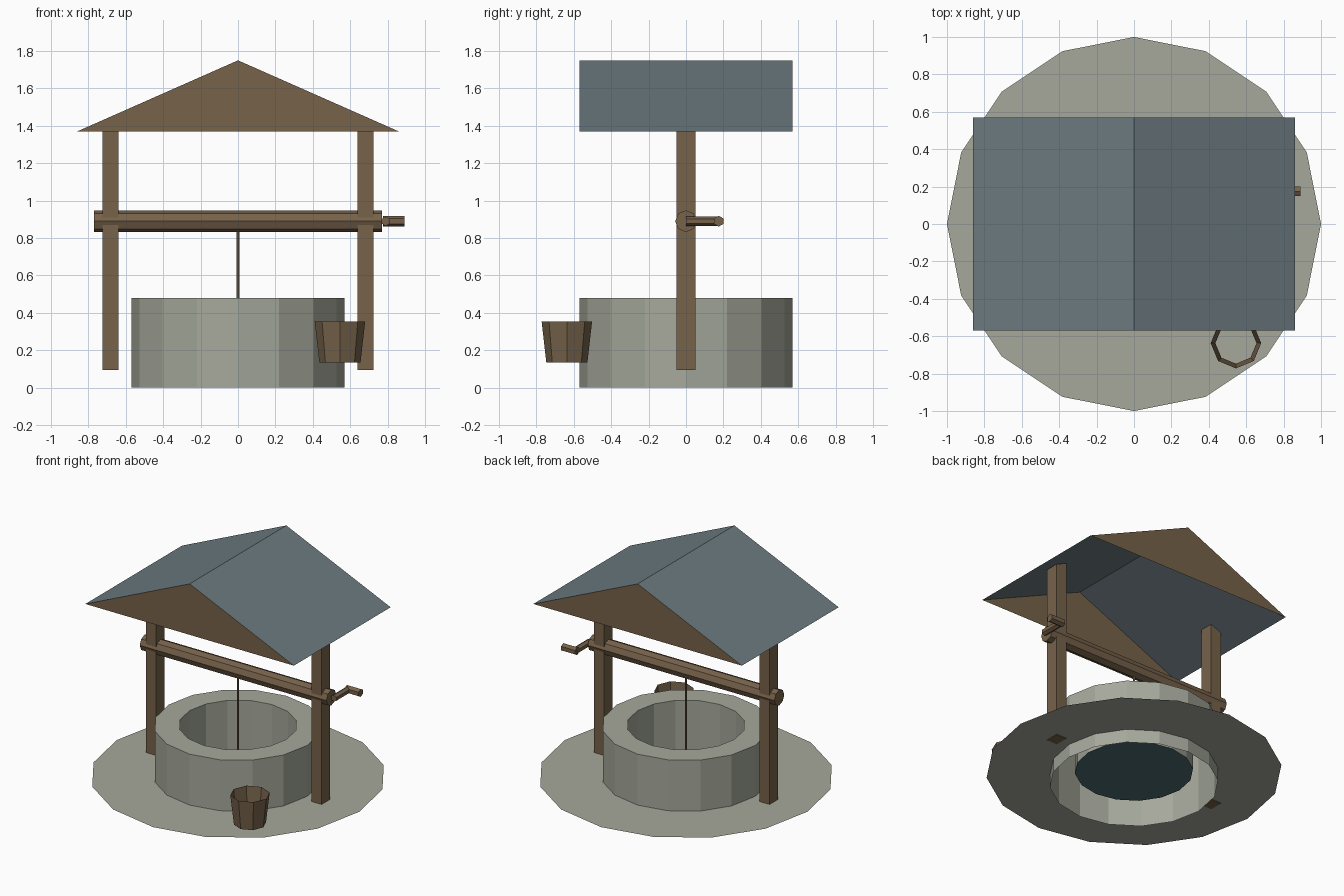
import bpy
import bmesh
from math import cos, sin, pi
from mathutils import Vector, Matrix

cube = bpy.data.objects.get("Cube")
if cube:
    bpy.data.objects.remove(cube)


def material(name, srgb):
    """Flat material from 0-255 sRGB values, stored as linear."""
    rgb = [((c / 255 + 0.055) / 1.055) ** 2.4 for c in srgb]
    mat = bpy.data.materials.new(name)
    mat.use_nodes = True
    mat.diffuse_color = (*rgb, 1)
    mat.node_tree.nodes["Principled BSDF"].inputs["Base Color"].default_value = (*rgb, 1)
    return mat


STONE = material("pale stone", (166, 169, 156))
WOOD = material("brown wood", (118, 98, 74))
SLATE = material("blue grey slate", (108, 122, 127))
WATER = material("dark water", (76, 108, 109))


def finish(name, bm, *mats):
    mesh = bpy.data.meshes.new(name)
    bm.to_mesh(mesh)
    bm.free()
    for mat in mats:
        mesh.materials.append(mat)
    obj = bpy.data.objects.new(name, mesh)
    bpy.context.collection.objects.link(obj)
    return obj


def lathe(name, profile, sides, mat, centre=(0, 0)):
    """Open shell swept around z from (radius, height) pairs."""
    bm = bmesh.new()
    rings = []
    for r, z in profile:
        rings.append([bm.verts.new((centre[0] + r * cos(2 * pi * i / sides),
                                    centre[1] + r * sin(2 * pi * i / sides), z))
                      for i in range(sides)])
    for a, b in zip(rings, rings[1:]):
        for i in range(sides):
            j = (i + 1) % sides
            bm.faces.new((a[i], a[j], b[j], b[i]))
    return finish(name, bm, mat)


def rod(name, start, end, radius, sides, mat):
    """Closed prism between two points."""
    start, end = Vector(start), Vector(end)
    axis = end - start
    turn = axis.to_track_quat('Z', 'Y').to_matrix().to_4x4()
    bm = bmesh.new()
    bmesh.ops.create_cone(bm, cap_ends=True, segments=sides, radius1=radius,
                          radius2=radius, depth=axis.length,
                          matrix=Matrix.Translation((start + end) / 2) @ turn)
    return finish(name, bm, mat)


# Paved ground ring, hollow stone wall and water
GROUND = 0.1
WALL = 0.57
lathe("ground_ring", [(1, GROUND), (WALL, GROUND)], 16, STONE)
lathe("well_wall", [(WALL, 0), (WALL, 0.48), (0.4, 0.48), (0.4, GROUND)], 16, STONE)
bm = bmesh.new()
bmesh.ops.create_circle(bm, cap_ends=True, segments=16, radius=0.4,
                        matrix=Matrix.Translation((0, 0, GROUND)))
finish("water", bm, WATER)

# Roof: two thin slopes and two gable triangles
EAVE_X, EAVE_Z, RIDGE_Z, DEPTH = 0.86, 1.37, 1.75, 0.57
bm = bmesh.new()
front, back = [[bm.verts.new(p) for p in ((-EAVE_X, y, EAVE_Z), (EAVE_X, y, EAVE_Z),
                                          (0, y, RIDGE_Z))] for y in (-DEPTH, DEPTH)]
bm.faces.new(front).material_index = 1
bm.faces.new(back[::-1]).material_index = 1
bm.faces.new((front[1], back[1], back[2], front[2]))
bm.faces.new((front[2], back[2], back[0], front[0]))
finish("roof", bm, SLATE, WOOD)

# Posts, cut along the roof slope at the top
SLOPE = (RIDGE_Z - EAVE_Z) / EAVE_X
for side, name in ((1, "left_post"), (-1, "right_post")):
    bm = bmesh.new()
    bmesh.ops.create_cube(bm, size=1)
    for v in bm.verts:
        x = 0.682 + v.co.x * 0.085
        top = RIDGE_Z - SLOPE * x - 0.004
        v.co = (side * x, v.co.y * 0.1, top if v.co.z > 0 else GROUND - 0.005)
    bmesh.ops.recalc_face_normals(bm, faces=bm.faces)
    finish(name, bm, WOOD)

# Winding axle, crank and rope
AXLE_Z = 0.89
rod("axle", (-0.77, 0, AXLE_Z), (0.77, 0, AXLE_Z), 0.058, 8, WOOD)
rod("crank_arm", (0.79, 0, AXLE_Z), (0.79, 0.18, AXLE_Z), 0.025, 6, WOOD)
rod("crank_handle", (0.775, 0.175, AXLE_Z), (0.89, 0.175, AXLE_Z), 0.029, 6, WOOD)
rod("rope", (0, 0, GROUND), (0, 0, AXLE_Z), 0.008, 6, WOOD)

# Tapered bucket shell
lathe("bucket", [(0.11, 0.135), (0.135, 0.355)], 8, WOOD, centre=(0.545, -0.637))
